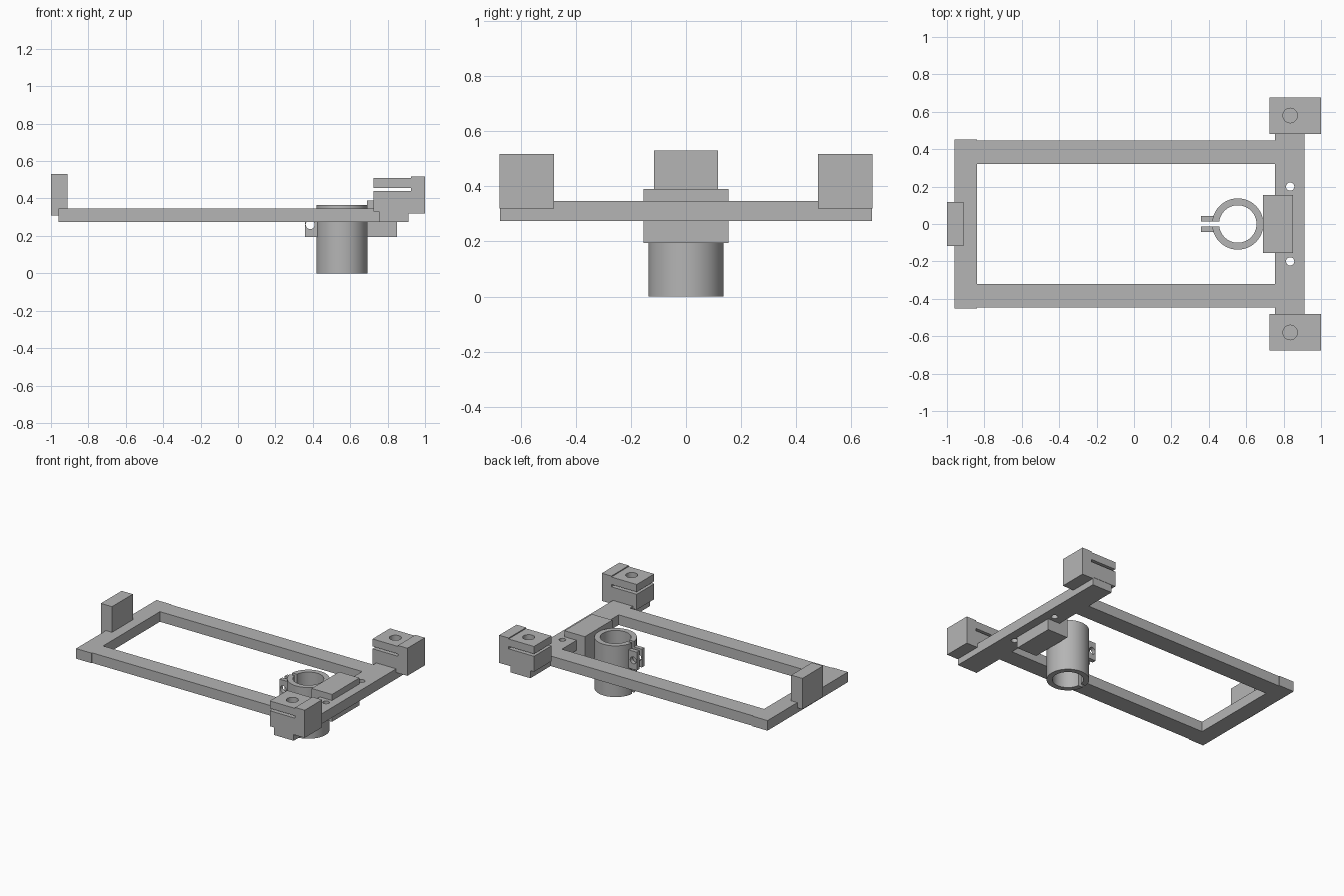
import bpy, bmesh, math
from mathutils import Matrix

cube = bpy.data.objects.get("Cube")
if cube:
    bpy.data.objects.remove(cube, do_unlink=True)

grey = bpy.data.materials.new("plain_grey")
grey.use_nodes = True
GREY = (0.46, 0.46, 0.46, 1)
grey.diffuse_color = GREY
grey.node_tree.nodes["Principled BSDF"].inputs["Base Color"].default_value = GREY


def shade(mesh):
    mesh.shade_smooth()
    mesh.set_sharp_from_angle(angle=math.radians(30))


def prism(name, outline, axis, low, high):
    """Extrude a closed 2D outline along y (outline is x, z) or z (outline is x, y)."""
    bm = bmesh.new()
    place = (lambda a, b: (a, low, b)) if axis == "y" else (lambda a, b: (a, b, low))
    face = bm.faces.new([bm.verts.new(place(a, b)) for a, b in outline])
    new = bmesh.ops.extrude_face_region(bm, geom=[face])["geom"]
    step = high - low
    bmesh.ops.translate(bm, verts=[v for v in new if isinstance(v, bmesh.types.BMVert)],
                        vec=(0, step, 0) if axis == "y" else (0, 0, step))
    bmesh.ops.recalc_face_normals(bm, faces=bm.faces)
    mesh = bpy.data.meshes.new(name)
    bm.to_mesh(mesh)
    bm.free()
    mesh.materials.append(grey)
    shade(mesh)
    obj = bpy.data.objects.new(name, mesh)
    bpy.context.scene.collection.objects.link(obj)
    return obj


def box(name, x, y, z):
    return prism(name, [(x[0], y[0]), (x[1], y[0]), (x[1], y[1]), (x[0], y[1])], "z", *z)


def arc(cx, cy, radius, start, end, steps):
    return [(cx + radius * math.cos(start + (end - start) * i / steps),
             cy + radius * math.sin(start + (end - start) * i / steps)) for i in range(steps + 1)]


def drill(obj, a, b, radius, axis, low, high):
    """Cut a round hole and keep only the finished mesh."""
    cutter = prism("hole_cutter", arc(a, b, radius, 0, math.tau, 32)[:-1], axis, low, high)
    cutter.hide_render = True
    mod = obj.modifiers.new("hole", "BOOLEAN")
    mod.operation, mod.solver, mod.object = "DIFFERENCE", "EXACT", cutter
    graph = bpy.context.evaluated_depsgraph_get()
    mesh = bpy.data.meshes.new_from_object(obj.evaluated_get(graph))
    obj.modifiers.clear()
    obj.data = mesh
    shade(mesh)
    bpy.data.objects.remove(cutter, do_unlink=True)


# Flat rectangular frame
BAR_Z = (0.275, 0.347)
box("rear_bar", (-0.96, -0.84), (-0.453, 0.453), BAR_Z)
cross_bar = box("cross_bar", (0.755, 0.912), (-0.675, 0.675), BAR_Z)
box("end_post", (-1, -0.912), (-0.117, 0.117), (0.31, 0.53))

# Slotted clamp outline, opening inwards
clamp = [(1, 0.32), (1, 0.517), (0.925, 0.517), (0.925, 0.51), (0.725, 0.51), (0.725, 0.457),
         (0.925, 0.457), (0.925, 0.44), (0.725, 0.44), (0.725, 0.33), (0.91, 0.33), (0.91, 0.32)]

# Split holder tube, open towards the rear bar
CX, OUTER, INNER, GAP = 0.555, 0.137, 0.1, 0.013
out_a, in_a = math.pi - math.asin(GAP / OUTER), math.pi - math.asin(GAP / INNER)
prism("holder_tube", arc(CX, 0, OUTER, -out_a, out_a, 64) + arc(CX, 0, INNER, in_a, -in_a, 64),
      "z", 0, 0.365)
box("holder_mount", (0.69, 0.85), (-0.155, 0.155), (0.195, 0.39))

# Paired parts on both sides
for side, s in (("left", -1), ("right", 1)):
    def span(a, b):
        return tuple(sorted((s * a, s * b)))
    box(side + "_rail", (-0.84, 0.755), span(0.32, 0.447), BAR_Z)
    block = prism(side + "_clamp_block", clamp, "y", *span(0.48, 0.677))
    drill(block, 0.835, s * 0.58, 0.039, "z", 0.4, 0.6)
    lug = box(side + "_tube_lug", (0.358, 0.43), span(GAP, 0.043), (0.195, 0.325))
    drill(lug, 0.386, 0.26, 0.024, "y", -0.1, 0.1)
    drill(cross_bar, 0.835, s * 0.2, 0.022, "z", 0.2, 0.4)
